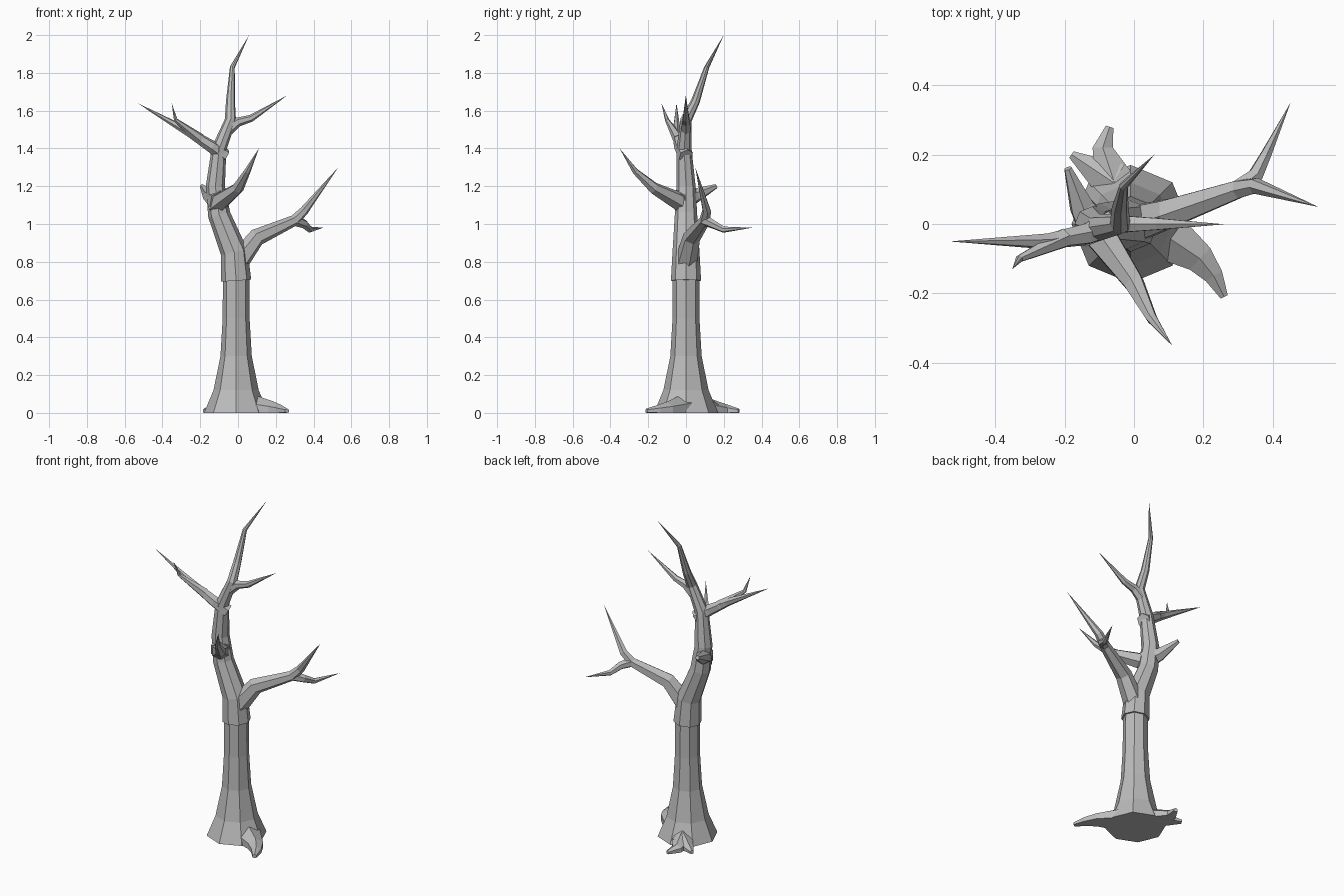
import bpy, bmesh, math
from mathutils import Vector

cube = bpy.data.objects.get("Cube")
if cube:
    bpy.data.objects.remove(cube, do_unlink=True)

# Single bark colour
bark = bpy.data.materials.new("grey_bark")
bark.use_nodes = True
grey = (.5, .5, .5, 1)
bark.diffuse_color = grey
bark.node_tree.nodes["Principled BSDF"].inputs["Base Color"].default_value = grey


def limb(name, path, thick, thin=.001, sides=6, power=1):
    """Faceted tube along a path, tapering from thick to thin by distance travelled."""
    points = [Vector(p) for p in path]
    steps = [b - a for a, b in zip(points, points[1:])]
    total = sum(step.length for step in steps)
    bm = bmesh.new()
    rings = []
    travelled = 0
    heading = (steps[0]).normalized()
    side = Vector((1, 0, 0)) if heading.z > .9 else Vector((0, 0, 1))
    for i, point in enumerate(points):
        before = steps[max(i - 1, 0)]
        after = steps[min(i, len(steps) - 1)]
        turned = (before.normalized() + after.normalized()).normalized()
        # Carry the ring orientation along the path without twisting
        side = heading.rotation_difference(turned) @ side
        side = (side - turned * side.dot(turned)).normalized()
        heading = turned
        other = heading.cross(side)
        if i > 0:
            travelled += before.length
        remaining = max(1 - travelled / total, 0)
        radius = thin + (thick - thin) * remaining ** power
        ring = []
        for k in range(sides):
            angle = math.tau * k / sides
            corner = point + radius * (side * math.cos(angle) + other * math.sin(angle))
            corner.z = max(corner.z, 0)
            ring.append(bm.verts.new(corner))
        rings.append(ring)
    for lower, upper in zip(rings, rings[1:]):
        for k in range(sides):
            bm.faces.new((lower[k - 1], lower[k], upper[k], upper[k - 1]))
    bm.faces.new(rings[0])
    bm.faces.new(rings[-1])
    # Merge the narrowest ring into a sharp tip
    bmesh.ops.remove_doubles(bm, verts=bm.verts, dist=.003)
    bmesh.ops.recalc_face_normals(bm, faces=bm.faces)
    mesh = bpy.data.meshes.new(name)
    bm.to_mesh(mesh)
    bm.free()
    mesh.materials.append(bark)
    bpy.context.collection.objects.link(bpy.data.objects.new(name, mesh))


def root(name, path, thick):
    """Blunt limb lying half sunk along the ground."""
    limb(name, [(x, y, .01) for x, y in path], thick, thin=.013)


# Trunk flared at the foot, and the leading stem that continues it
trunk_levels = (0, .12, .3, .5, .75)
limb("trunk", [(-.01, 0, z) for z in trunk_levels], thick=.17, thin=.07, sides=8, power=4)
limb("leading_stem", [
    (-.01, 0, .7), (-.02, 0, .85), (-.1, 0, 1.05), (-.12, 0, 1.2), (-.1, -.01, 1.4),
    (-.04, 0, 1.55), (-.04, .05, 1.65), (-.03, .11, 1.83), (.06, .2, 2)],
    thick=.08, sides=8)

# Large side limb and its twig
limb("side_limb", [
    (0, 0, .8), (.1, .03, .93), (.3, .1, 1.02), (.35, .11, 1.07), (.53, .05, 1.3)],
    thick=.06)
limb("side_limb_twig", [(.3, .1, 1.02), (.35, .14, 1), (.38, .2, .97), (.45, .35, .98)],
     thick=.03)

# Middle branch and broken stub at the knot
limb("middle_branch", [
    (-.12, 0, 1.1), (0, -.17, 1.19), (.05, -.27, 1.28), (.11, -.35, 1.4)], thick=.055)
limb("broken_stub", [(-.1, -.03, 1.12), (-.15, .05, 1.15), (-.19, .16, 1.2)],
     thick=.06, thin=.012)

# Upper branches
limb("upper_branch", [
    (-.07, 0, 1.36), (-.14, -.03, 1.41), (-.25, -.05, 1.48), (-.53, -.05, 1.64)],
    thick=.04)
limb("upper_branch_twig", [(-.2, -.04, 1.45), (-.33, -.1, 1.55), (-.35, -.13, 1.64)],
     thick=.03)
limb("top_twig", [(-.05, 0, 1.5), (0, 0, 1.54), (.07, 0, 1.56), (.26, 0, 1.68)], thick=.03)

# Spreading roots
root("front_root", [(.04, 0), (.19, -.1), (.23, -.15), (.26, -.21)], thick=.1)
root("back_root", [(-.02, .03), (-.06, .13), (-.09, .22), (-.07, .28)], thick=.1)
root("back_root_fork", [(-.06, .12), (-.18, .2)], thick=.07)
